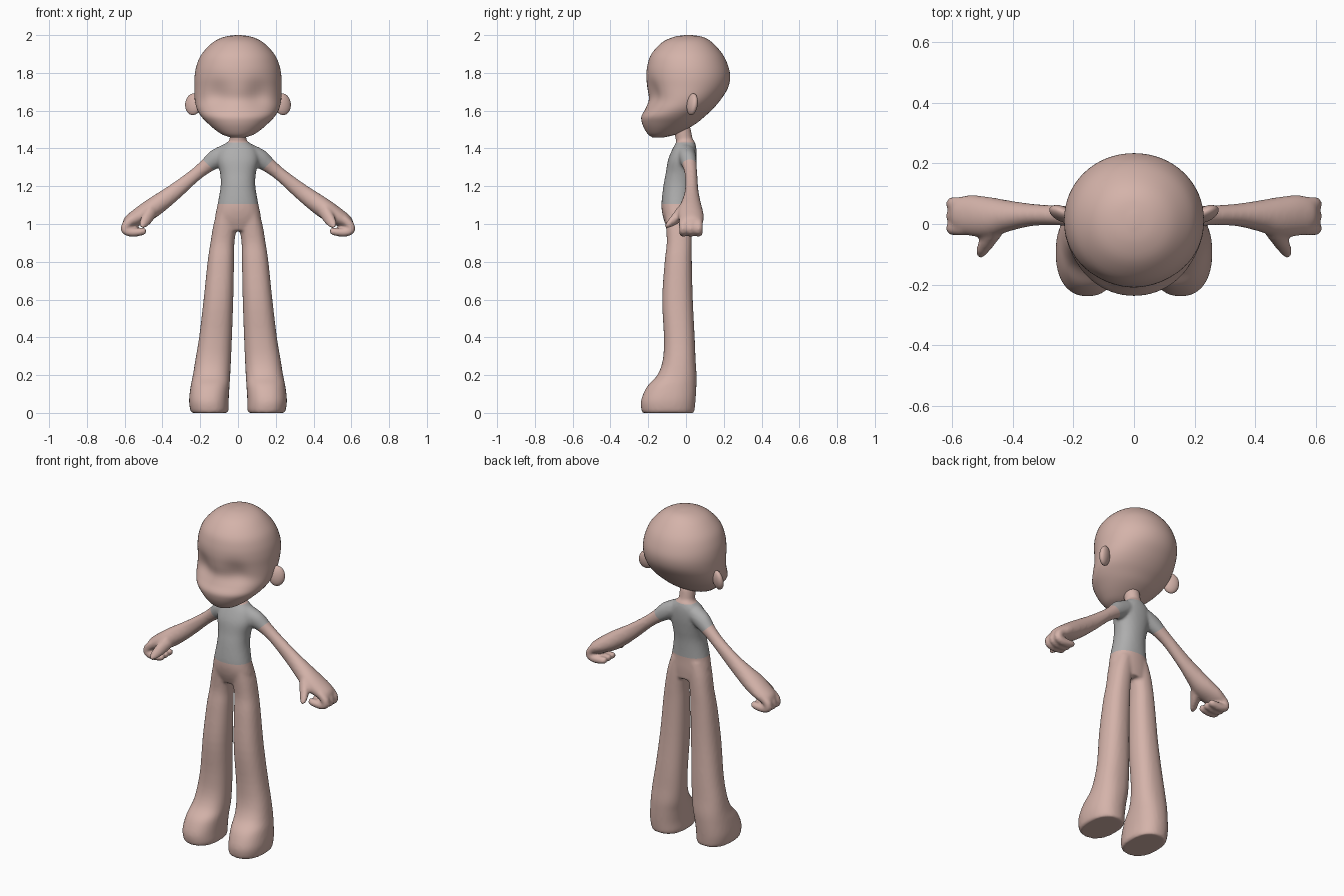
import bpy, bmesh, math
from mathutils import Vector, Matrix

if "Cube" in bpy.data.objects:
    bpy.data.objects.remove(bpy.data.objects["Cube"])


def material(name, rgb):
    m = bpy.data.materials.new(name)
    m.diffuse_color = (*rgb, 1)
    m.use_nodes = True
    m.node_tree.nodes["Principled BSDF"].inputs["Base Color"].default_value = m.diffuse_color
    return m


skin = material("skin", (0.66, 0.45, 0.40))
grey = material("shirt grey", (0.42, 0.42, 0.42))


def catmull(a, b, c, d, t):
    return [0.5 * (2*q + (r-p)*t + (2*p-5*q+4*r-s)*t*t + (3*q-p-3*r+s)*t**3)
            for p, q, r, s in zip(a, b, c, d)]


def loft(bm, rings, power=2.0, side=1, n=32, sub=4):
    """Closed smooth tube. Ring = (x, y, z, radius in xz plane, radius in y, tilt degrees)."""
    path = []
    for i in range(len(rings) - 1):
        a, d = rings[max(i-1, 0)], rings[min(i+2, len(rings)-1)]
        path += [catmull(a, rings[i], rings[i+1], d, k/sub) for k in range(sub)]
    path.append(rings[-1])
    loops = []
    for x, y, z, ra, rb, tilt in path:
        t = math.radians(tilt)
        loop = []
        for k in range(n):
            w = 2 * math.pi * k / n
            c, s = math.cos(w), math.sin(w)
            u = math.copysign(abs(c) ** (2/power), c) * ra
            v = math.copysign(abs(s) ** (2/power), s) * rb
            loop.append(bm.verts.new((side*(x + u*math.cos(t)), y + v, z + u*math.sin(t))))
        loops.append(loop)
    faces = [bm.faces.new((p[k], p[(k+1) % n], q[(k+1) % n], q[k]))
             for p, q in zip(loops, loops[1:]) for k in range(n)]
    faces += [bm.faces.new(loops[0][::-1]), bm.faces.new(loops[-1])]
    bmesh.ops.recalc_face_normals(bm, faces=faces)


def box_rings(rows):
    """Rows (z, x min, x max, y front, y back) to level rings."""
    return [((a+b)/2, (f+k)/2, z, (b-a)/2, (k-f)/2, 0) for z, a, b, f, k in rows]


def finish(name, bm, mats):
    me = bpy.data.meshes.new(name)
    bm.to_mesh(me)
    bm.free()
    for m in mats:
        me.materials.append(m)
    me.shade_smooth()
    ob = bpy.data.objects.new(name, me)
    bpy.context.collection.objects.link(ob)
    return ob


# ---- body: torso, neck, legs, arms and hands fused together
bm = bmesh.new()
torso = [(1.44, .048, -.045, .045), (1.40, .095, -.07, .055), (1.34, .11, -.095, .055),
         (1.27, .095, -.107, .047), (1.20, .092, -.12, .037), (1.10, .109, -.13, .032),
         (1.03, .122, -.12, .032), (.965, .11, -.095, .028)]
loft(bm, box_rings([(z, -w, w, f, b) for z, w, f, b in torso]), 2.2)
loft(bm, [(0, 0, 1.38, .046, .046, 0), (0, -.008, 1.44, .044, .045, 0), (0, -.025, 1.52, .045, .047, 0)])

leg = [(1.08, .0, .105, -.115, .025), (1.0, .005, .129, -.107, .03), (.9, .019, .146, -.102, .031),
       (.8, .021, .161, -.113, .031), (.6, .025, .182, -.126, .036), (.4, .032, .206, -.117, .046),
       (.28, .037, .226, -.123, .051), (.2, .041, .239, -.152, .056), (.14, .045, .251, -.206, .055),
       (.07, .049, .259, -.237, .051), (.02, .049, .254, -.237, .046), (0, .055, .246, -.23, .042)]
arm = [(.06, .0, 1.375, .05, .05, 60), (.12, .01, 1.343, .05, .045, 55), (.17, .02, 1.305, .039, .037, 52),
       (.23, .027, 1.257, .035, .033, 51), (.33, .03, 1.175, .043, .036, 52), (.41, .027, 1.115, .05, .05, 54),
       (.47, .023, 1.073, .052, .065, 56), (.53, .027, 1.037, .045, .068, 54), (.575, .03, 1.01, .036, .06, 50),
       (.595, .03, .995, .02, .045, 45)]
finger = [(.56, 1.025, .024, 52), (.592, .995, .024, 30), (.597, .968, .023, -30),
          (.57, .956, .023, -80), (.525, .957, .022, -90), (.495, .962, .018, -95), (.485, .965, .009, -95)]
thumb = [(.45, -.005, 1.08, .038, .04, 52), (.485, -.055, 1.025, .032, .034, 45),
         (.502, -.085, .998, .023, .024, 35), (.51, -.102, .982, .012, .012, 30)]
for s in (-1, 1):
    loft(bm, box_rings(leg), 2.3, s)
    loft(bm, arm, 2.0, s)
    loft(bm, thumb, 2.0, s, 16)
    for y in (-.014, .026, .066):
        loft(bm, [(x, y, z, r, r, t) for x, z, r, t in finger], 2.0, s, 16)

body = finish("body", bm, [skin, grey])
remesh = body.modifiers.new("fuse", 'REMESH')
remesh.mode = 'VOXEL'
remesh.voxel_size = 0.0085
soft = body.modifiers.new("soften", 'SMOOTH')
soft.factor, soft.iterations = 0.5, 6
fused = bpy.data.meshes.new_from_object(body.evaluated_get(bpy.context.evaluated_depsgraph_get()))
body.modifiers.clear()

# ---- shirt: cut clean hems at waist, collar and sleeves, then colour between them
bm = bmesh.new()
bm.from_mesh(fused)
WAIST, COLLAR = 1.105, 1.432
cuff, cuff_dir = Vector((.155, 0, 1.31)), Vector((.7, 0, -.71))
cuts = [((0, 0, WAIST), (0, 0, 1)), ((0, 0, COLLAR), (0, 0, 1))]
cuts += [((s*cuff.x, 0, cuff.z), (s*cuff_dir.x, 0, cuff_dir.z)) for s in (-1, 1)]
for co, no in cuts:
    bmesh.ops.bisect_plane(bm, geom=bm.verts[:] + bm.edges[:] + bm.faces[:],
                           dist=1e-5, plane_co=co, plane_no=no)
for f in bm.faces:
    c = f.calc_center_median()
    c.x = abs(c.x)
    past_cuff = c.x > .115 and (c - cuff).dot(cuff_dir) > 0
    f.material_index = int(WAIST < c.z < COLLAR and not past_cuff)
    f.smooth = True
bm.to_mesh(body.data)
bm.free()

# ---- head: round skull, jutting muzzle, shallow eye hollows
bm = bmesh.new()
head = [(2.0, .012, -.005, .03), (1.99, .075, -.065, .09), (1.96, .135, -.128, .14),
        (1.9, .192, -.183, .193), (1.84, .219, -.204, .222), (1.78, .23, -.21, .234),
        (1.72, .231, -.205, .222), (1.66, .229, -.197, .185), (1.61, .218, -.215, .143),
        (1.57, .195, -.236, .1), (1.535, .162, -.233, .058), (1.5, .122, -.218, .0),
        (1.472, .08, -.198, -.06), (1.457, .03, -.175, -.125)]
loft(bm, box_rings([(z, -w, w, f, b) for z, w, f, b in head]), 2.05, n=64)
for v in bm.verts:
    x, y, z = v.co
    if y < -.05:
        v.co.y += .022 * math.exp(-((abs(x) - .11) / .06) ** 2 - ((z - 1.69) / .07) ** 2)
finish("head", bm, [skin])

# ---- ears
for s, name in ((-1, "ear_left"), (1, "ear_right")):
    bm = bmesh.new()
    shape = (Matrix.Translation((s*.237, .033, 1.634)) @ Matrix.Rotation(s*math.radians(25), 4, 'Z')
             @ Matrix.Rotation(math.radians(-8), 4, 'X') @ Matrix.Diagonal((.046, .024, .058, 1)))
    bmesh.ops.create_uvsphere(bm, u_segments=24, v_segments=16, radius=1, matrix=shape)
    finish(name, bm, [skin])
